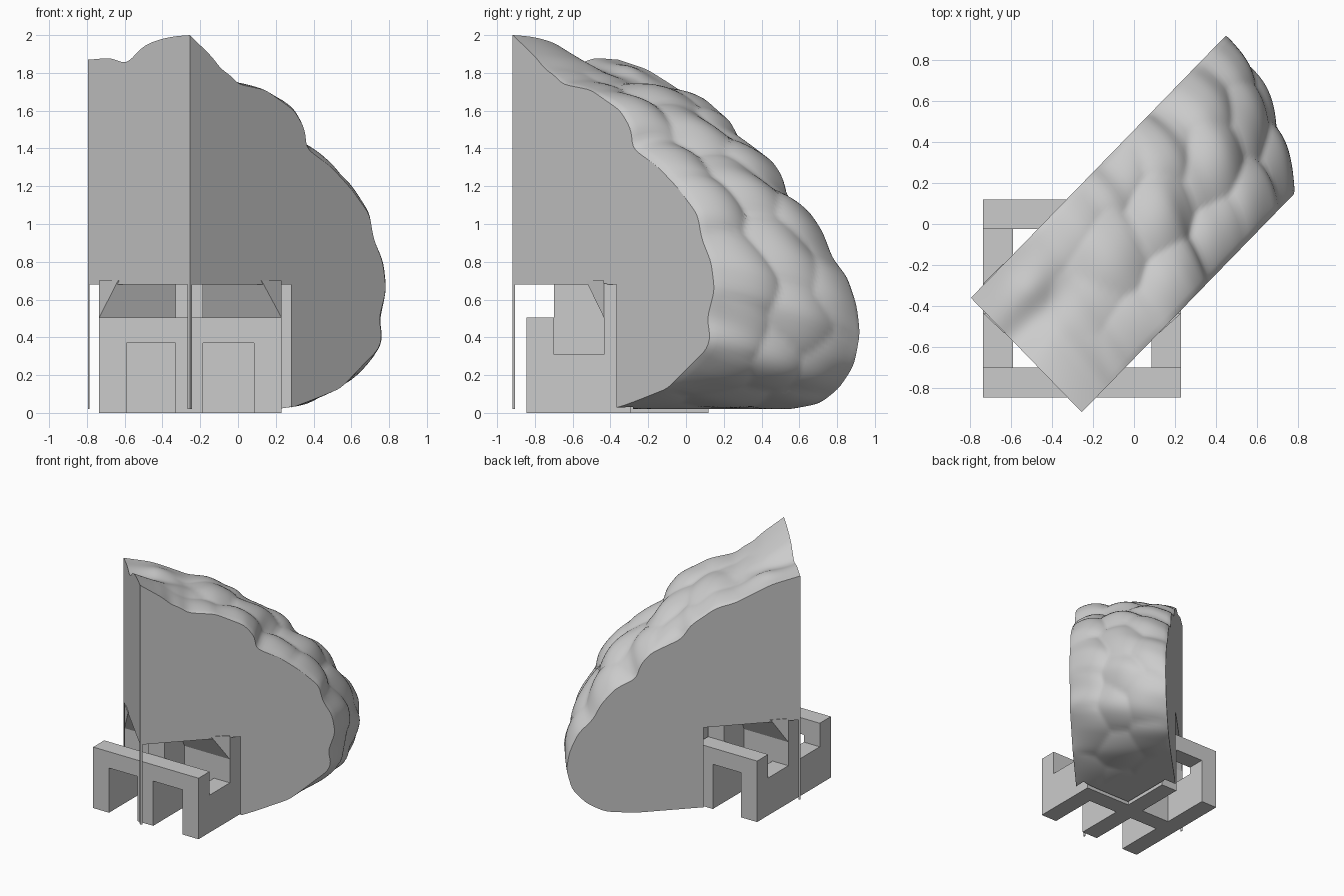
import bpy, bmesh, math, random
from mathutils import Vector

cube = bpy.data.objects.get("Cube")
if cube:
    bpy.data.objects.remove(cube, do_unlink=True)

mat = bpy.data.materials.new("plain grey")
mat.use_nodes = True
GREY = (0.6, 0.6, 0.6, 1)
mat.diffuse_color = GREY
mat.node_tree.nodes["Principled BSDF"].inputs["Base Color"].default_value = GREY


def finish(name, bm):
    bmesh.ops.recalc_face_normals(bm, faces=bm.faces)
    me = bpy.data.meshes.new(name)
    bm.to_mesh(me)
    bm.free()
    me.materials.append(mat)
    ob = bpy.data.objects.new(name, me)
    bpy.context.collection.objects.link(ob)
    return ob


def add_box(bm, x0, x1, y0, y1, z0, z1):
    vs = bmesh.ops.create_cube(bm, size=1)["verts"]
    for v in vs:
        v.co = Vector((x1 if v.co.x > 0 else x0,
                       y1 if v.co.y > 0 else y0,
                       z1 if v.co.z > 0 else z0))


# Edge profiles of the diagonal slab: (distance along slab, height)
FRONT = [(-.835, 2), (-.66, 1.88), (-.6, 1.82), (-.53, 1.79), (-.47, 1.74), (-.26, 1.71),
         (-.04, 1.6), (.04, 1.5), (.05, 1.4), (.24, 1.3), (.385, 1.19), (.53, 1.05),
         (.56, .92), (.63, .8), (.655, .65), (.6, .5), (.625, .4), (.6, .34), (.46, .24),
         (.31, .13), (.1, .07), (-.05, .03), (-.15, .02)]
BACK = [(-.812, 1.87), (-.6, 1.82), (-.4, 1.73), (-.32, 1.69), (-.17, 1.66), (.03, 1.53),
        (.09, 1.43), (.33, 1.33), (.41, 1.24), (.44, 1.13), (.6, 1.06), (.71, .94),
        (.77, .82), (.88, .72), (.95, .57), (.975, .42), (.93, .25), (.82, .13),
        (.68, .05), (.45, .02), (-.15, .02)]
V0, V1, N, M = -.457, .319, 120, 48
ANGLE = math.radians(45.8)
C, S = math.cos(ANGLE), math.sin(ANGLE)


def resample(pts, n):
    pts = [Vector(p) for p in pts]
    cum = [0]
    for a, b in zip(pts, pts[1:]):
        cum.append(cum[-1] + (b - a).length)
    out, k = [], 0
    for i in range(n + 1):
        d = cum[-1] * i / n
        while k < len(pts) - 2 and cum[k + 1] < d:
            k += 1
        out.append(pts[k].lerp(pts[k + 1], (d - cum[k]) / (cum[k + 1] - cum[k])))
    for _ in range(2):
        out = [out[0]] + [(a + b * 2 + c) / 4 for a, b, c in zip(out, out[1:], out[2:])] + [out[-1]]
    return out


# Rounded lumps scattered over the curved side
random.seed(4)
LUMPS = [((i + .5 * (j % 2) + random.uniform(.1, .6)) * .32, (j + random.uniform(.2, .8)) * .27)
         for i in range(-1, 10) for j in range(3)]


def lump(s, t):
    d2 = min((s - a) ** 2 + (t - b) ** 2 for a, b in LUMPS)
    return .04 - 1.3 * min(d2, .07)


def bell(x, mid, width):
    return math.exp(-((x - mid) / width) ** 2)


# Bumpy slab lofted between the two flat sides
front, back = resample(FRONT, N), resample(BACK, N)
centre = Vector((-.3, .5))
bm = bmesh.new()
rings = []
for j in range(M + 1):
    t = j / M
    start = front[0].lerp(back[0], t).x
    v = V0 + (V1 - V0) * t
    arch = max(0, math.sin(math.pi * t))
    ring = []
    for i in range(N + 1):
        p = front[i].lerp(back[i], t)
        s = i / N
        fade = min(1, max(0, s - .05) * 5, (1 - s) * 5) * arch ** .6
        bulge = .055 + .035 * bell(s, .42, .1) + lump(s * 2.9, t * .8)
        p = p + (p - centre).normalized() * fade * bulge
        # Valley and knoll along the top near the flat end
        wave = (.015 * math.sin(2 * math.pi * t) - .05 * bell(t, .62, .12)) * bell(s, 0, .1)
        knoll = .05 * bell(t, .8, .14) * bell(s, .08, .04) * arch
        ring.append((max(p.x, start), max(p.y + wave + knoll, .02)))
    ring.append((start, .02))
    rings.append([bm.verts.new((C * u - S * v, S * u + C * v, z)) for u, z in ring])
for a, b in zip(rings, rings[1:]):
    for i in range(len(a)):
        k = (i + 1) % len(a)
        bm.faces.new((a[i], a[k], b[k], b[i]))
bm.faces.new(rings[0])
bm.faces.new(rings[-1])
slab = finish("bumpy_slab", bm)

# L-shaped recess cut in the underside of the slab
bm = bmesh.new()
OUTLINE = [(-.785, -.905), (.28, -.905), (.28, -.28), (-.175, -.28), (-.175, .17), (-.785, .17)]
base = bm.faces.new([bm.verts.new((x, y, -.2)) for x, y in OUTLINE])
top = bmesh.ops.extrude_face_region(bm, geom=[base])["geom"]
for v in top:
    if isinstance(v, bmesh.types.BMVert):
        v.co.z = .68
cutter = finish("recess_cutter", bm)
cutter.hide_render = True
mod = slab.modifiers.new("recess", "BOOLEAN")
mod.operation = "DIFFERENCE"
mod.solver = "EXACT"
mod.object = cutter
bpy.context.view_layer.objects.active = slab
slab.select_set(True)
bpy.ops.object.modifier_apply(modifier=mod.name)
bpy.data.objects.remove(cutter, do_unlink=True)

# Smooth the lumps but keep the sawn sides flat, with sharp borders
bpy.ops.object.shade_smooth_by_angle(angle=math.radians(40))
side = Vector((-S, C, 0))
for poly in slab.data.polygons:
    if abs(poly.normal.dot(side)) > .999:
        poly.use_smooth = False

# Base frame on a grid of beams, with one quadrant left open
XS = [(-.735, -.59), (-.33, -.185), (.085, .23)]
YS = [(-.845, -.7), (-.435, -.29), (-.025, .12)]
X0, X1 = XS[0][0], XS[2][1]
TOP, ARCH, LOW, CEIL = .505, .37, .31, .685

for name, (y0, y1), legs in (("front_arch_wall", YS[0], XS), ("back_arch_wall", YS[2], XS[:2])):
    bm = bmesh.new()
    add_box(bm, X0, legs[-1][1], y0, y1, ARCH, TOP)
    for x0, x1 in legs:
        add_box(bm, x0, x1, y0, y1, 0, ARCH)
    finish(name, bm)

for name, (x0, x1), end in (("right_side_wall", XS[0], YS[2][0]), ("left_side_wall", XS[2], YS[1][1])):
    bm = bmesh.new()
    add_box(bm, x0, x1, YS[0][1], end, 0, LOW)
    add_box(bm, x0, x1, *YS[1], LOW, CEIL)
    finish(name, bm)

bm = bmesh.new()
add_box(bm, *XS[1], YS[0][1], YS[2][0], 0, CEIL)
finish("middle_wall", bm)

bm = bmesh.new()
add_box(bm, XS[0][1], XS[2][0], *YS[1], 0, CEIL)
finish("cross_wall", bm)


# Sloped corbels under the recess ceiling
def corbel(name, y, out, x1, xa, xb):
    bm = bmesh.new()
    pts = [(X0, y, TOP), (x1, y, TOP), (X0, y, .7), (x1, y, .7), (xa, out, .7), (xb, out, .7)]
    a, b, c, d, e, f = [bm.verts.new(p) for p in pts]
    for face in ((a, b, f, e), (a, c, d, b), (c, e, f, d), (a, e, c), (b, d, f)):
        bm.faces.new(face)
    finish(name, bm)


corbel("front_corbel", YS[1][0], -.53, X1, -.635, .125)
corbel("back_corbel", YS[1][1], -.195, XS[1][1], -.64, XS[1][1])
